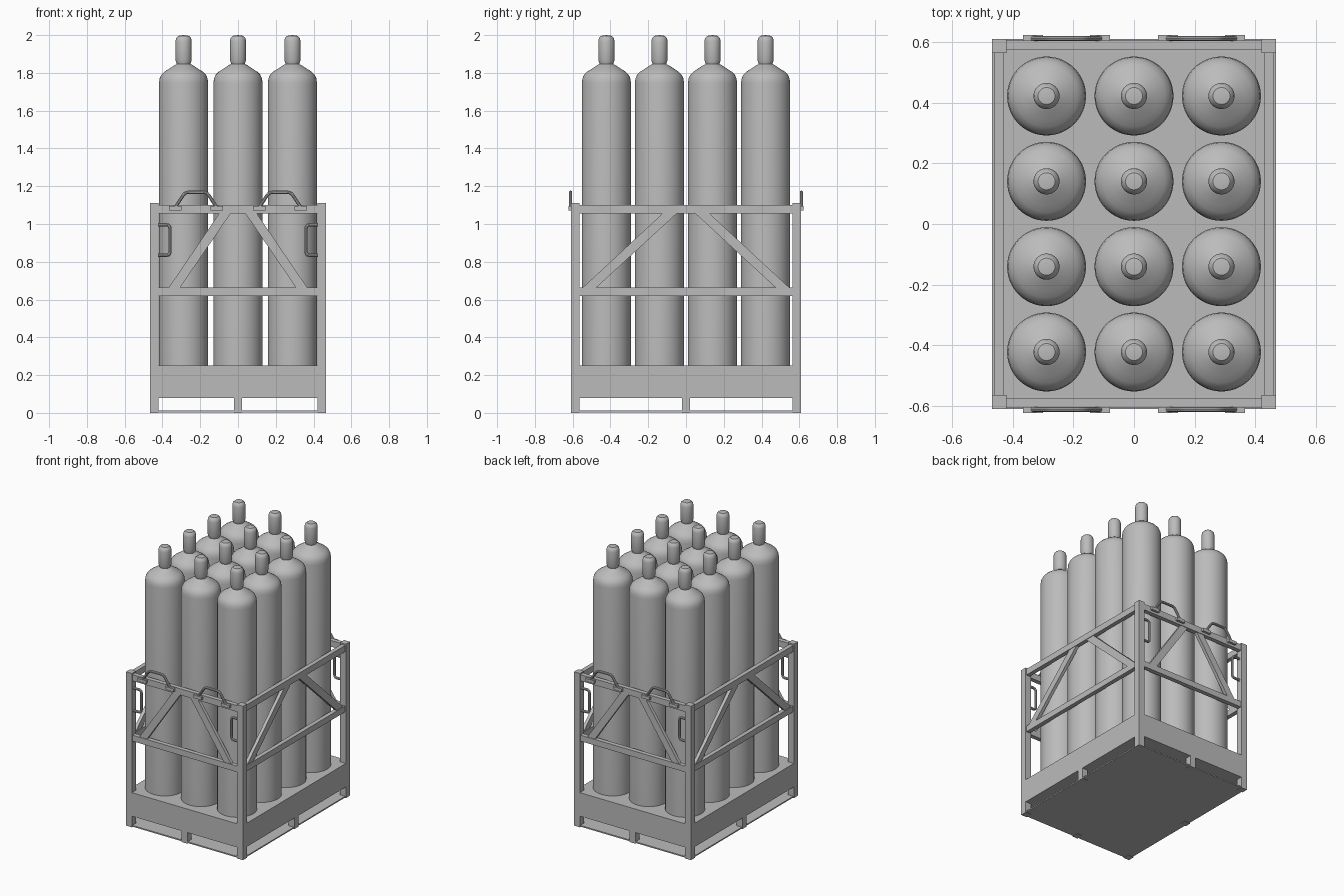
import bpy, bmesh, math
from mathutils import Vector

cube = bpy.data.objects.get("Cube")
if cube:
    bpy.data.objects.remove(cube, do_unlink=True)

grey = bpy.data.materials.new("light_grey")
grey.use_nodes = True
grey.diffuse_color = (0.5, 0.5, 0.5, 1)
grey.node_tree.nodes["Principled BSDF"].inputs["Base Color"].default_value = (0.5, 0.5, 0.5, 1)


def finish(name, bm, smooth=False):
    bmesh.ops.recalc_face_normals(bm, faces=bm.faces[:])
    mesh = bpy.data.meshes.new(name)
    bm.to_mesh(mesh)
    bm.free()
    mesh.materials.append(grey)
    obj = bpy.data.objects.new(name, mesh)
    bpy.context.collection.objects.link(obj)
    if smooth:
        bpy.ops.object.select_all(action='DESELECT')
        obj.select_set(True)
        bpy.context.view_layer.objects.active = obj
        bpy.ops.object.shade_smooth_by_angle(angle=math.radians(35))
    return obj


def box(name, lo, hi):
    bm = bmesh.new()
    bmesh.ops.create_cube(bm, size=1)
    for v in bm.verts:
        v.co = [l + (c + 0.5) * (h - l) for l, h, c in zip(lo, hi, v.co)]
    return finish(name, bm)


def prism(name, outline, place, near, far):
    """Extrude a flat (u, z) outline between two depths."""
    bm = bmesh.new()
    face = bm.faces.new([bm.verts.new(place(u, near, z)) for u, z in outline])
    new = bmesh.ops.extrude_face_region(bm, geom=[face])["geom"]
    shift = Vector(place(0, far, 0)) - Vector(place(0, near, 0))
    bmesh.ops.translate(bm, vec=shift, verts=[g for g in new if isinstance(g, bmesh.types.BMVert)])
    return finish(name, bm)


def rod(name, points, depth, radius):
    """Bent round bar in the x-z plane, with small bends at the corners."""
    pts = [Vector((x, depth, z)) for x, z in points]
    path = [pts[0]]
    for a, b, c in zip(pts, pts[1:], pts[2:]):
        p, q = b + (a - b).normalized() * 0.02, b + (c - b).normalized() * 0.02
        path += [p.lerp(b, t).lerp(b.lerp(q, t), t) for t in (0, 0.33, 0.67, 1)]
    path.append(pts[-1])
    bm = bmesh.new()
    rings = []
    for i, p in enumerate(path):
        d = (path[min(i + 1, len(path) - 1)] - path[max(i - 1, 0)]).normalized()
        side = d.cross(Vector((0, 1, 0)))
        rings.append([bm.verts.new(p + radius * (side * math.cos(k * math.tau / 10)
                      + Vector((0, 1, 0)) * math.sin(k * math.tau / 10))) for k in range(10)])
    for r, s in zip(rings, rings[1:]):
        for k in range(10):
            bm.faces.new((r[k], r[k - 1], s[k - 1], s[k]))
    bm.faces.new(rings[0])
    bm.faces.new(rings[-1])
    return finish(name, bm, True)


X, Y, POST = 0.467, 0.61, 0.047
IX, IY = X - POST, Y - POST

# Base: floor sheet, deck box and the middle feet
box("floor_sheet", (-X + 0.005, -Y + 0.005, 0.003), (X - 0.005, Y - 0.005, 0.012))
box("deck_base", (-X, -Y, 0.08), (X, Y, 0.25))
for s in (-1, 1):
    y0, y1 = sorted((s * Y, s * IY))
    x0, x1 = sorted((s * X, s * IX))
    box("end_foot", (-0.022, y0, 0), (0.022, y1, 0.08))
    box("side_foot", (x0, -0.022, 0), (x1, 0.022, 0.08))
    # Corner posts
    for t in (-1, 1):
        py = sorted((t * Y, t * IY))
        box("corner_post", (x0, py[0], 0), (x1, py[1], 1.11))

# Horizontal rails and diagonal braces on the four sides
for s in (-1, 1):
    for z0, z1, kind in ((0.62, 0.663, "middle"), (1.055, 1.10, "top")):
        y0, y1 = sorted((s * 0.573, s * 0.605))
        box(kind + "_end_rail", (-IX, y0, z0), (IX, y1, z1))
        x0, x1 = sorted((s * 0.43, s * 0.461))
        box(kind + "_side_rail", (x0, -IY, z0), (x1, IY, z1))
    for t in (-1, 1):
        end = [(t * u, z) for u, z in ((-0.367, 0.663), (-0.307, 0.663), (-0.04, 1.055), (-0.10, 1.055))]
        prism("end_brace", end, lambda u, d, z: (u, d, z), s * 0.577, s * 0.601)
        side = [(t * u, z) for u, z in ((-0.547, 0.663), (-0.475, 0.663), (-0.05, 1.055), (-0.125, 1.055))]
        prism("side_brace", side, lambda u, d, z: (d, u, z), s * 0.434, s * 0.457)

# Lifting loops on the top end rails and grab handles on the posts
for s in (-1, 1):
    y0, y1 = sorted((s * 0.602, s * 0.622))
    for t in (-1, 1):
        for cx in (0.333, 0.112):
            box("loop_pad", (t * cx - 0.033, y0, 1.072), (t * cx + 0.033, y1, 1.094))
        loop = [(t * x, z) for x, z in ((0.335, 1.085), (0.28, 1.168), (0.165, 1.168), (0.11, 1.085))]
        rod("lifting_loop", loop, s * 0.611, 0.009)
        grab = [(t * x, z) for x, z in ((IX + 0.005, 0.996), (0.36, 0.996), (0.36, 0.834), (IX + 0.005, 0.834))]
        rod("grab_handle", grab, s * 0.587, 0.009)

# Gas cylinders: one lathed body with a valve cap, repeated in a grid
profile = [(0, 0.25), (0.13, 0.25), (0.13, 1.745), (0.127, 1.77), (0.118, 1.79), (0.102, 1.806),
           (0.08, 1.82), (0.05, 1.84), (0.036, 1.847), (0.043, 1.868), (0.043, 1.968),
           (0.039, 1.985), (0.028, 1.996), (0, 2.0)]
bm = bmesh.new()
verts = [bm.verts.new((r, 0, z)) for r, z in profile]
edges = [bm.edges.new(pair) for pair in zip(verts, verts[1:])]
bmesh.ops.spin(bm, geom=verts + edges, cent=(0, 0, 0), axis=(0, 0, 1),
               angle=math.tau, steps=48, use_duplicate=False)
bmesh.ops.remove_doubles(bm, verts=bm.verts[:], dist=0.0005)
first = finish("gas_cylinder", bm, True)
for i in range(3):
    for j in range(4):
        obj = first if i == j == 0 else first.copy()
        if obj is not first:
            bpy.context.collection.objects.link(obj)
        obj.location = ((i - 1) * 0.288, (j - 1.5) * 0.281, 0)
